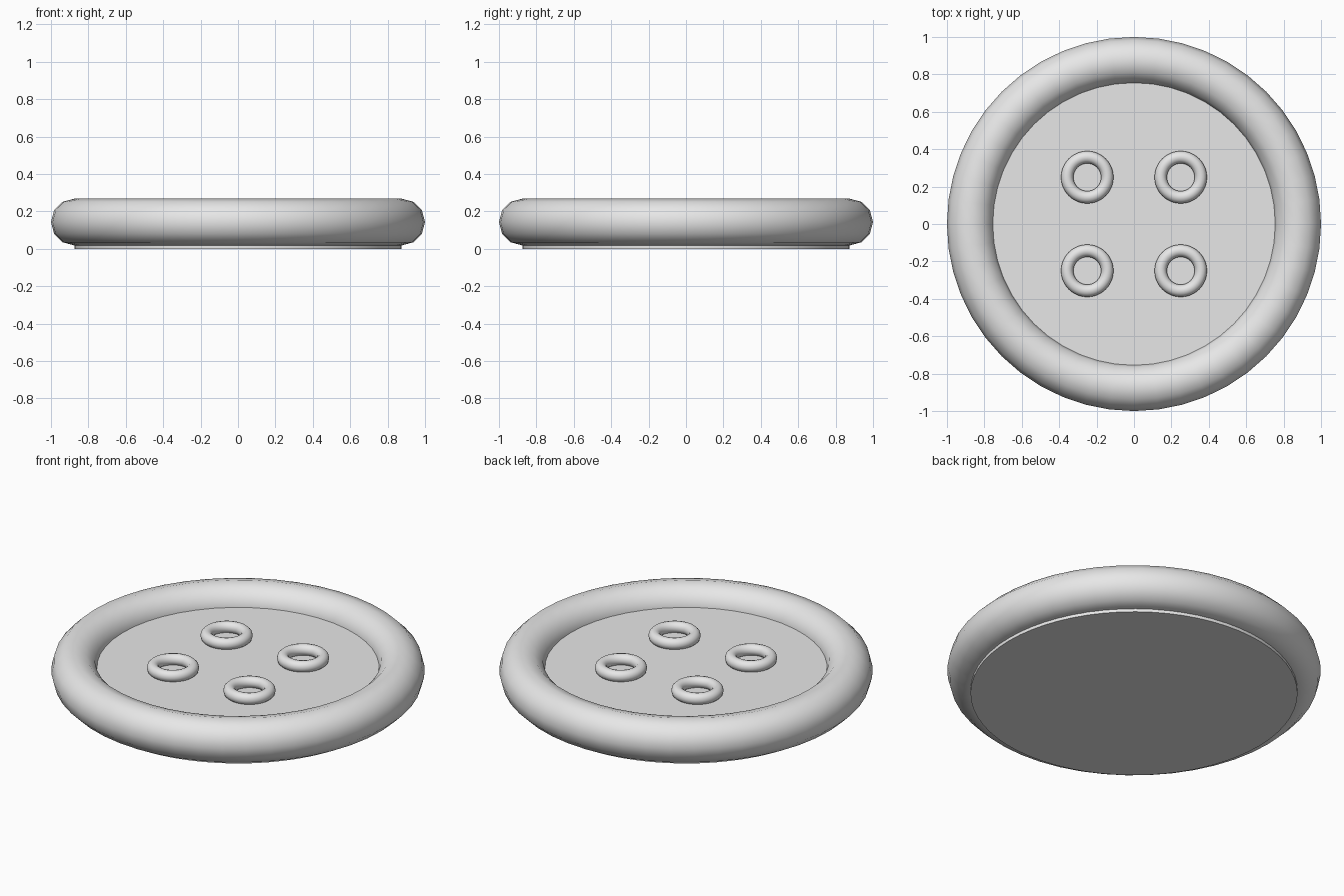
import bpy
import math

if "Cube" in bpy.data.objects:
    bpy.data.objects.remove(bpy.data.objects["Cube"])

grey = bpy.data.materials.new("light grey")
grey.diffuse_color = (0.8, 0.8, 0.8, 1)
grey.use_nodes = True
grey.node_tree.nodes["Principled BSDF"].inputs["Base Color"].default_value = grey.diffuse_color


def finish(name):
    ob = bpy.context.object
    ob.name = name
    ob.data.materials.append(grey)
    bpy.ops.object.shade_smooth_by_angle(angle=math.radians(40))
    return ob


def ring(name, x, y, z, major, minor):
    bpy.ops.mesh.primitive_torus_add(location=(x, y, z), major_radius=major, minor_radius=minor,
                                     major_segments=48, minor_segments=12)
    return finish(name)


# Flat round body
TOP = 0.162
bpy.ops.mesh.primitive_cylinder_add(vertices=64, radius=0.875, depth=TOP, location=(0, 0, TOP / 2))
finish("button_disc")

# Thick rounded rim
ring("outer_rim", 0, 0, 0.143, 0.875, 0.125)

# Four small thread-hole rings
for i, (sx, sy) in enumerate([(-1, -1), (1, -1), (1, 1), (-1, 1)]):
    ring(f"hole_ring_{i + 1}", sx * 0.25, sy * 0.25, 0.187, 0.107, 0.033)
